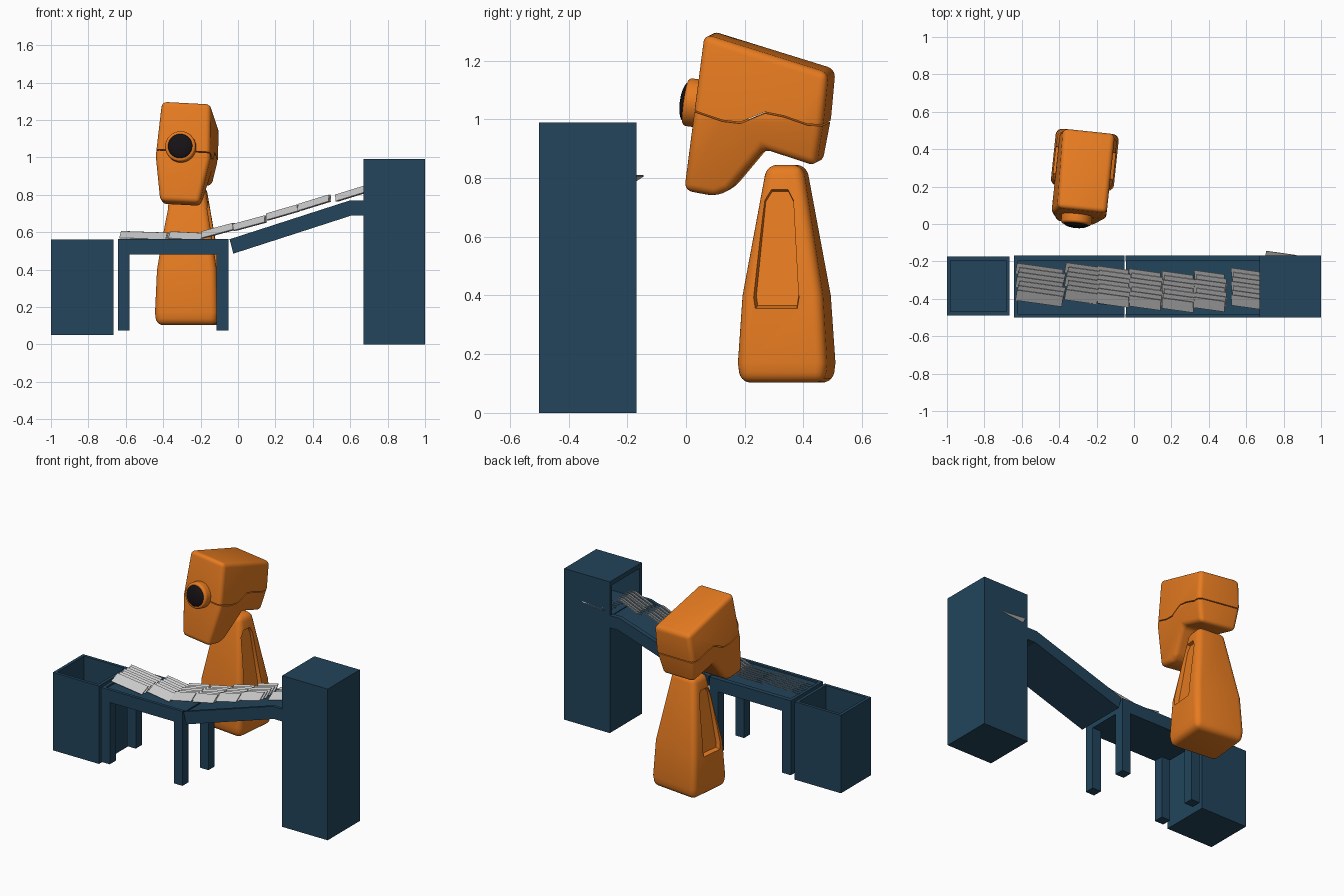
import bpy, bmesh, math
from mathutils import Matrix, Vector, Euler

if "Cube" in bpy.data.objects:
    bpy.data.objects.remove(bpy.data.objects["Cube"])


def material(name, col):
    m = bpy.data.materials.new(name)
    m.diffuse_color = (*col, 1)
    m.use_nodes = True
    m.node_tree.nodes["Principled BSDF"].inputs["Base Color"].default_value = m.diffuse_color
    return m


BLUE = material("blue_metal", (0.016, 0.058, 0.105))
ORANGE = material("orange_shell", (0.80, 0.20, 0.015))
DARK = material("dark_lens", (0.008, 0.006, 0.008))


def make(name, verts, faces, mat=None):
    me = bpy.data.meshes.new(name)
    me.from_pydata(verts, [], faces)
    bm = bmesh.new()
    bm.from_mesh(me)
    bmesh.ops.recalc_face_normals(bm, faces=bm.faces)
    bm.to_mesh(me)
    bm.free()
    ob = bpy.data.objects.new(name, me)
    bpy.context.collection.objects.link(ob)
    if mat:
        me.materials.append(mat)
    return ob


def loft(name, rings, mat=None):
    """Closed solid through rings that have equal point counts."""
    n = len(rings[0])
    verts = [p for r in rings for p in r]
    faces = [tuple(range(n)), tuple(range(len(verts) - n, len(verts)))]
    for k in range(len(rings) - 1):
        for i in range(n):
            j = (i + 1) % n
            faces.append((k * n + i, k * n + j, k * n + n + j, k * n + n + i))
    return make(name, verts, faces, mat)


def prism(name, pts, y0, y1, mat=None):
    return loft(name, [[(x, y, z) for x, z in pts] for y in (y0, y1)], mat)


def box(name, x0, x1, y0, y1, z0, z1, mat=None):
    return prism(name, [(x0, z0), (x1, z0), (x1, z1), (x0, z1)], y0, y1, mat)


def select(ob):
    bpy.ops.object.select_all(action='DESELECT')
    ob.select_set(True)
    bpy.context.view_layer.objects.active = ob


def cut(ob, cutter):
    select(ob)
    m = ob.modifiers.new("cut", 'BOOLEAN')
    m.operation, m.solver, m.object = 'DIFFERENCE', 'EXACT', cutter
    bpy.ops.object.modifier_apply(modifier=m.name)
    bpy.data.objects.remove(cutter)


def bevel(ob, width, segs=5, angle=25):
    select(ob)
    m = ob.modifiers.new("bevel", 'BEVEL')
    m.width, m.segments, m.limit_method = width, segs, 'ANGLE'
    m.angle_limit = math.radians(angle)
    bpy.ops.object.modifier_apply(modifier=m.name)


def smooth(ob, angle=32):
    select(ob)
    bpy.ops.object.shade_smooth_by_angle(angle=math.radians(angle))


# Intake tower, open on its inner side
Y0, Y1 = -0.5, -0.168
tower = box("intake_tower", 0.67, 1, Y0, Y1, 0, 0.99, BLUE)
cut(tower, box("c", 0.6, 0.975, Y0 + 0.025, Y1 - 0.025, 0.765, 0.96))

# Collection bin, open on top
bin_box = box("collection_bin", -1, -0.665, -0.488, -0.175, 0.05, 0.56, BLUE)
cut(bin_box, box("c", -0.98, -0.685, -0.468, -0.195, 0.075, 0.7))

# Conveyor table with a shallow channel, and its legs
table = box("table_top", -0.642, -0.052, Y0, Y1, 0.48, 0.562, BLUE)
cut(table, box("c", -0.62, 0, Y0 + 0.02, Y1 - 0.03, 0.552, 0.7))
for side, x in (("left", -0.642), ("right", -0.115)):
    for end, y in (("front", Y0), ("back", Y1 - 0.063)):
        box(f"{end}_{side}_leg", x, x + 0.063, y, y + 0.063, 0.075, 0.48, BLUE)

# Sloping conveyor
ramp = prism("conveyor_ramp", [(-0.045, 0.562), (-0.025, 0.485), (0.61, 0.69),
             (0.67, 0.69), (0.67, 0.77), (0.60, 0.77)], Y0, Y1, BLUE)
cut(ramp, prism("c", [(-0.2, 0.502), (0.602, 0.76), (0.7, 0.76), (0.7, 0.9), (-0.2, 0.9)],
                Y0 + 0.02, Y1 - 0.03))

# Batches of leaning sheets riding on the conveyor: x, y, z, length, slope
batches = [(-0.50, -0.325, 0.582, 0.25, -2), (-0.275, -0.317, 0.58, 0.175, -3),
           (-0.105, -0.335, 0.608, 0.175, 15), (0.065, -0.35, 0.648, 0.175, 15),
           (0.24, -0.362, 0.705, 0.175, 16), (0.41, -0.358, 0.757, 0.17, 17),
           (0.605, -0.345, 0.806, 0.165, 17), (0.79, -0.255, 0.79, 0.165, 0)]
for i, (x, y, z, length, slope) in enumerate(batches):
    bm = bmesh.new()
    rot = Euler([math.radians(a) for a in (33, -slope, -8)]).to_matrix().to_4x4()
    for k in range(7):
        loc = Matrix.Translation((x + (k % 3 - 1) * 0.006, y + (k - 3) * 0.024, z))
        bmesh.ops.create_cube(bm, size=1, matrix=loc @ rot @
                              Matrix.Diagonal((length, 0.066, 0.004, 1)))
    me = bpy.data.meshes.new("sheets")
    bm.to_mesh(me)
    bm.free()
    bpy.context.collection.objects.link(bpy.data.objects.new(f"sheet_batch_{i + 1}", me))

# Robot body: tapered rounded column with a recess on each side
YAW = math.radians(-6)


def half_width(z):
    return 0.172 - 0.04 * (z - 0.1) if z < 0.4 else 0.16 - 0.155 * (z - 0.4)


rings = []
for z, hy, inset in ((0.103, 0.145, 0.01), (0.17, 0.153, 0), (0.40, 0.138, 0), (0.845, 0.062, 0)):
    hx = half_width(z) - inset
    rings.append([(-hx, -hy, z), (hx, -hy, z), (hx, hy, z), (-hx, hy, z)])
body = loft("robot_body", rings, ORANGE)
bevel(body, 0.035)
for s in (-1, 1):
    outline = [(-0.085, 0.365), (0.05, 0.365), (0.055, 0.40), (0.033, 0.72),
               (0.015, 0.755), (-0.04, 0.755), (-0.062, 0.72), (-0.09, 0.40)]
    cut(body, loft("c", [[(s * (0.172 - 0.13 * (z - 0.3) - 0.028), y, z) for y, z in outline],
                         [(s * 0.3, y * 1.4, z + (z - 0.55) * 0.3) for y, z in outline]]))
body.location = (-0.263, 0.343, 0)
body.rotation_euler = (0, 0, YAW)
smooth(body)

# Robot head: side profile, widest along the seam
profile = [(0.075, 1.297), (0.50, 1.165), (0.483, 1.0), (0.455, 0.845), (0.275, 0.905),
           (0.155, 0.762), (0.105, 0.742), (0.0, 0.762), (0.036, 1.0)]
CY = 0.25


def head_width(z):
    return 0.147 - (0.05 * (z - 1) if z > 1 else 0.17 * (1 - z))


head = loft("robot_head", [[(s * head_width(z), y - CY, z - 1) for y, z in profile]
                           for s in (-1, 1)], ORANGE)
# split the side faces along the seam so each half stays flat
bm = bmesh.new()
bm.from_mesh(head.data)
bm.verts.ensure_lookup_table()
for o in (0, 9):
    bmesh.ops.connect_verts(bm, verts=[bm.verts[o + 2], bm.verts[o + 8]])
bm.to_mesh(head.data)
bm.free()
bevel(head, 0.032)
# thin wavy gap between upper and lower shells
wave = [(-0.05, 1.045), (0.05, 1.03), (0.14, 1.0), (0.2, 0.993), (0.24, 1.01), (0.285, 1.028),
        (0.35, 1.015), (0.43, 0.987), (0.6, 0.978)]
strip = wave + [(y, z + 0.005) for y, z in reversed(wave)]
cut(head, loft("c", [[(s * 0.3, y - CY, z - 1) for y, z in strip] for s in (-1, 1)]))
head.location = (-0.274, CY, 1)
head.rotation_euler = (0, math.radians(3), YAW)
smooth(head)
place = Matrix.Translation(head.location) @ head.rotation_euler.to_matrix().to_4x4()

# Eye rim and domed lens, square to the face
tilt = Matrix.Rotation(math.radians(90 - 8), 4, 'X')
eye = place @ Matrix.Translation((-0.012, 0.035 - CY, 0.054)) @ tilt
bpy.ops.mesh.primitive_cylinder_add(vertices=48, radius=0.082, depth=0.08)
rim = bpy.context.object
rim.name = "eye_rim"
rim.data.materials.append(ORANGE)
bevel(rim, 0.014, 4)
rim.matrix_world = eye
smooth(rim)
bpy.ops.mesh.primitive_uv_sphere_add(segments=48, ring_count=24, radius=0.066)
lens = bpy.context.object
lens.name = "eye_lens"
lens.data.materials.append(DARK)
lens.matrix_world = eye @ Matrix.Translation((0, 0, 0.038)) @ Matrix.Diagonal((1, 1, 0.3, 1))
smooth(lens)
